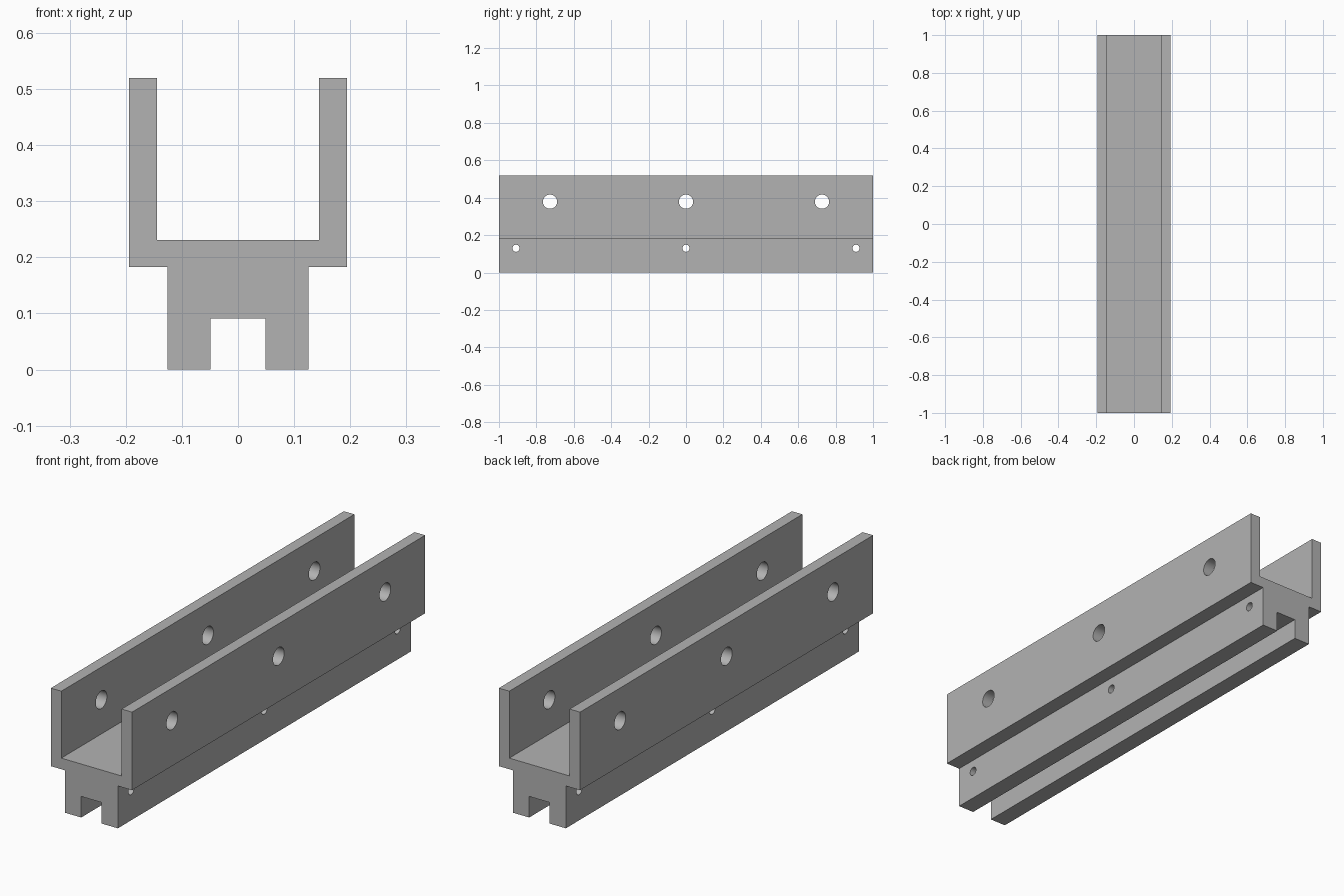
import bpy, bmesh, math
from mathutils import Matrix

if "Cube" in bpy.data.objects:
    bpy.data.objects.remove(bpy.data.objects["Cube"])

grey = bpy.data.materials.new("plain grey")
grey.use_nodes = True
grey.diffuse_color = (0.45, 0.45, 0.45, 1)
grey.node_tree.nodes["Principled BSDF"].inputs["Base Color"].default_value = (0.45, 0.45, 0.45, 1)


def make_object(name, bm):
    bmesh.ops.recalc_face_normals(bm, faces=bm.faces)
    mesh = bpy.data.meshes.new(name)
    bm.to_mesh(mesh)
    bm.free()
    mesh.materials.append(grey)
    obj = bpy.data.objects.new(name, mesh)
    bpy.context.collection.objects.link(obj)
    return obj


# Channel rail: half of the cross-section, mirrored and extruded along y
half = [(0.049, 0.091), (0.049, 0), (0.126, 0), (0.126, 0.183),
        (0.194, 0.183), (0.194, 0.52), (0.144, 0.52), (0.144, 0.231)]
profile = half + [(-x, z) for x, z in reversed(half)]
bm = bmesh.new()
end = bm.faces.new([bm.verts.new((x, -1, z)) for x, z in profile])
result = bmesh.ops.extrude_face_region(bm, geom=[end], use_keep_orig=True)
moved = [v for v in result["geom"] if isinstance(v, bmesh.types.BMVert)]
bmesh.ops.translate(bm, verts=moved, vec=(0, 2, 0))
rail = make_object("channel_rail", bm)

# Cross drill holes: large through the walls, small through the foot
bm = bmesh.new()
for radius, spacing, height in ((0.038, 0.727, 0.379), (0.019, 0.909, 0.13)):
    for side in (-1, 0, 1):
        place = Matrix.Translation((0, side * spacing, height)) @ Matrix.Rotation(math.pi / 2, 4, "Y")
        bmesh.ops.create_cone(bm, cap_ends=True, segments=40, radius1=radius,
                              radius2=radius, depth=0.6, matrix=place)
drills = make_object("drill_cutters", bm)
drills.hide_render = True
drills.hide_viewport = True

cut = rail.modifiers.new("drill holes", "BOOLEAN")
cut.operation = "DIFFERENCE"
cut.solver = "EXACT"
cut.object = drills
bpy.context.view_layer.objects.active = rail
rail.select_set(True)
bpy.ops.object.modifier_apply(modifier=cut.name)
bpy.data.objects.remove(drills)
bpy.ops.object.shade_smooth_by_angle(angle=math.radians(30))
